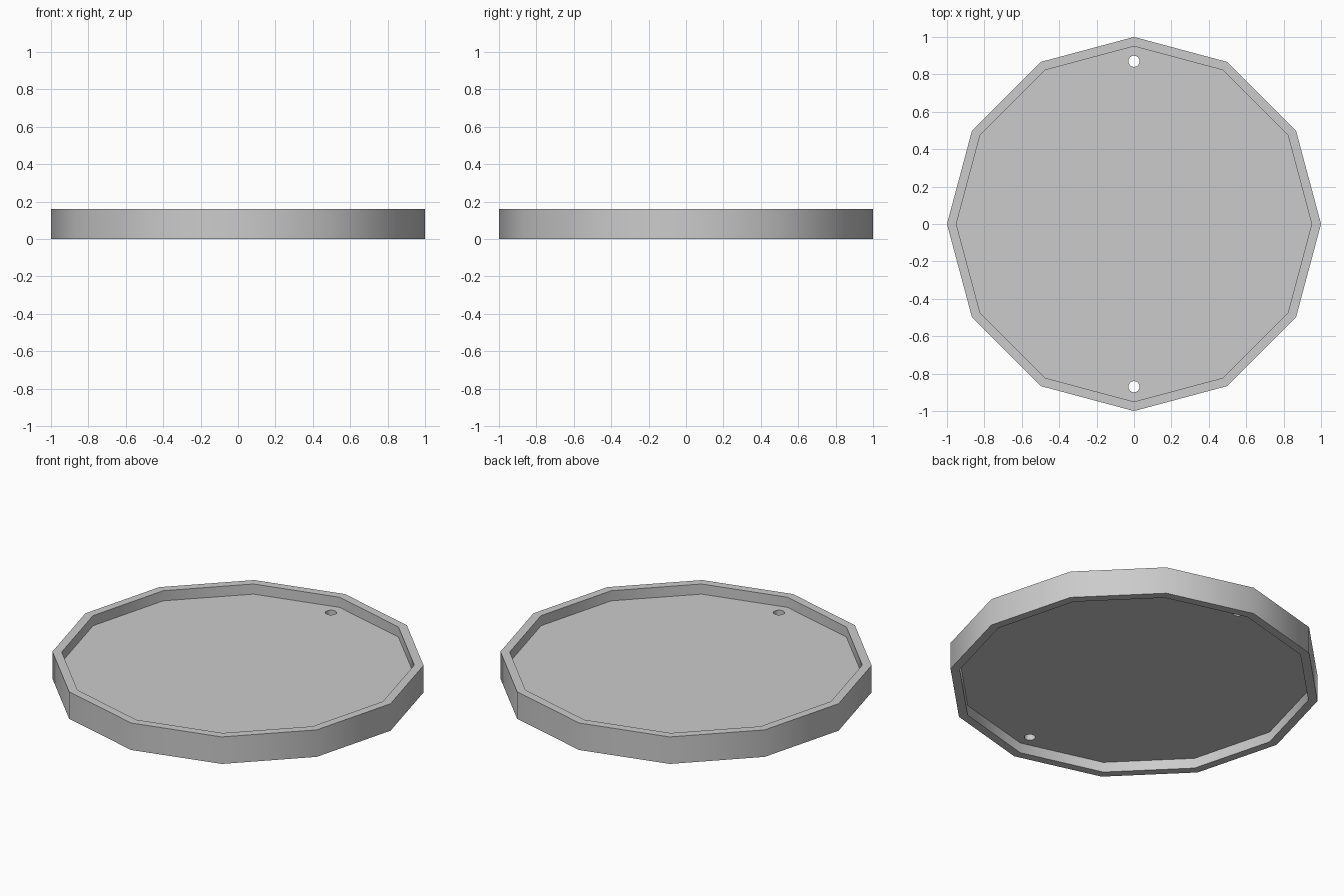
import bpy, bmesh
from math import sin, cos, pi, radians

cube = bpy.data.objects.get("Cube")
if cube:
    bpy.data.objects.remove(cube, do_unlink=True)

SIDES = 12
HEIGHT = 0.16
INNER = 0.95
PLATE_LOW, PLATE_HIGH = 0.06, 0.10

grey = bpy.data.materials.new("plain grey")
grey.use_nodes = True
colour = (0.6, 0.6, 0.6, 1)
grey.diffuse_color = colour
grey.node_tree.nodes["Principled BSDF"].inputs["Base Color"].default_value = colour


def circle(bm, radius, z, count, centre_y=0):
    """Closed loop of vertices around a vertical axis."""
    return [bm.verts.new((radius * cos(2 * pi * i / count),
                          centre_y + radius * sin(2 * pi * i / count), z))
            for i in range(count)]


def finish(bm, name):
    bmesh.ops.recalc_face_normals(bm, faces=bm.faces)
    mesh = bpy.data.meshes.new(name)
    bm.to_mesh(mesh)
    bm.free()
    mesh.materials.append(grey)
    obj = bpy.data.objects.new(name, mesh)
    bpy.context.collection.objects.link(obj)
    bpy.ops.object.select_all(action='DESELECT')
    obj.select_set(True)
    bpy.context.view_layer.objects.active = obj
    bpy.ops.object.shade_smooth_by_angle(angle=radians(35))


# Twelve-sided rim with a rectangular section
bm = bmesh.new()
section = [(1, 0), (1, HEIGHT), (INNER, HEIGHT), (INNER, 0)]
loops = [circle(bm, r, z, SIDES) for r, z in section]
for k, a in enumerate(loops):
    b = loops[(k + 1) % len(loops)]
    for i in range(SIDES):
        j = (i + 1) % SIDES
        bm.faces.new((a[i], a[j], b[j], b[i]))
finish(bm, "rim")

# Recessed plate with two round through holes
bm = bmesh.new()
outlines = [circle(bm, INNER, PLATE_LOW, SIDES)]
outlines += [circle(bm, 0.03, PLATE_LOW, 24, y) for y in (-0.87, 0.87)]
edges = [bm.edges.new((loop[i - 1], loop[i]))
         for loop in outlines for i in range(len(loop))]
bmesh.ops.triangle_fill(bm, edges=edges, use_beauty=True, normal=(0, 0, 1))
extruded = bmesh.ops.extrude_face_region(bm, geom=bm.faces[:], use_keep_orig=True)
top = [g for g in extruded["geom"] if isinstance(g, bmesh.types.BMVert)]
bmesh.ops.translate(bm, verts=top, vec=(0, 0, PLATE_HIGH - PLATE_LOW))
finish(bm, "plate")
